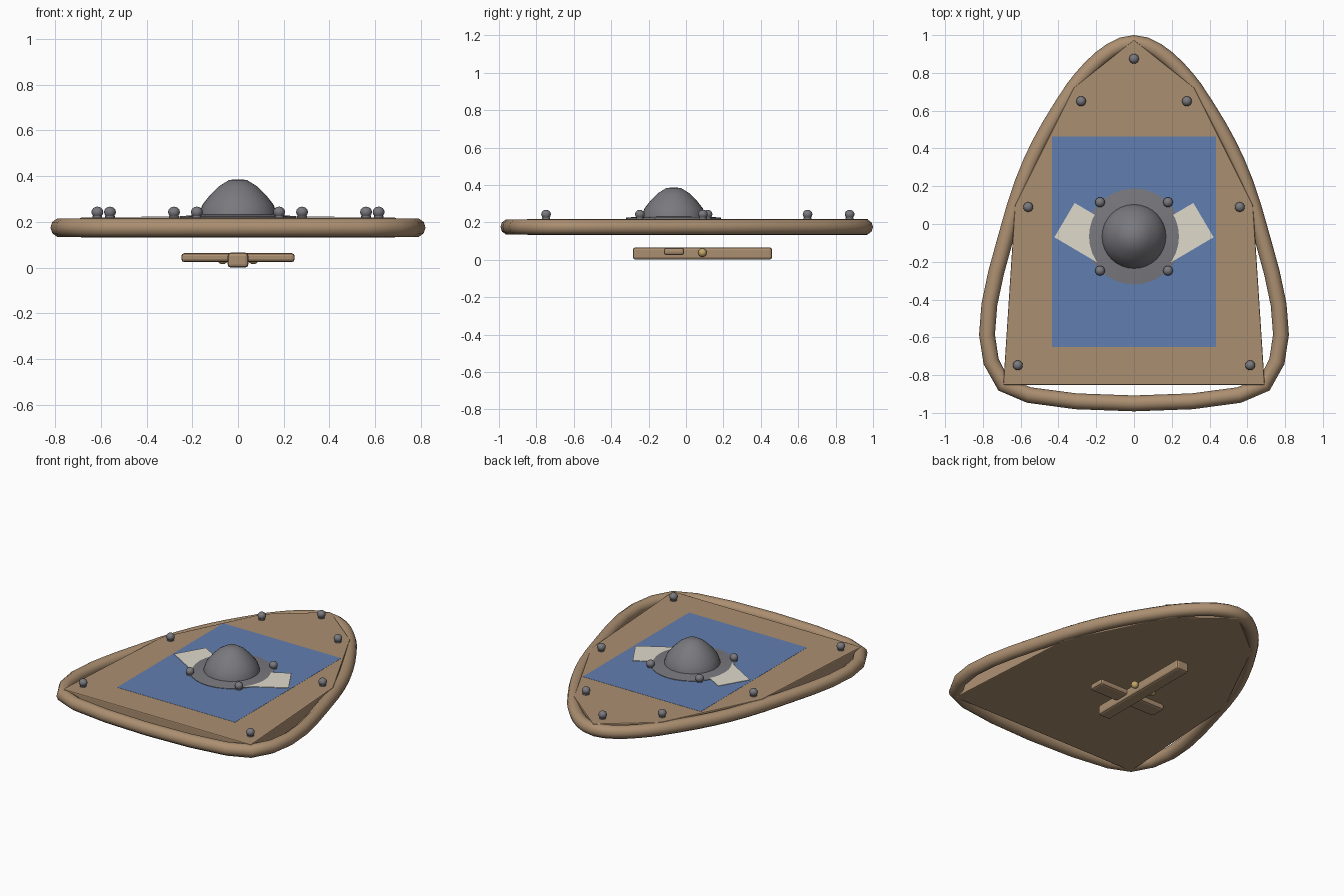
import bpy, bmesh, math
from mathutils import Matrix, Vector

if "Cube" in bpy.data.objects:
    bpy.data.objects.remove(bpy.data.objects["Cube"])


def material(name, rgb):
    m = bpy.data.materials.new(name)
    m.diffuse_color = (*rgb, 1)
    m.use_nodes = True
    m.node_tree.nodes["Principled BSDF"].inputs["Base Color"].default_value = m.diffuse_color
    return m


WOOD = material("wood", (0.41, 0.275, 0.165))
BLUE = material("blue_paint", (0.12, 0.21, 0.43))
CREAM = material("cream_paint", (0.74, 0.70, 0.60))
IRON = material("iron", (0.19, 0.19, 0.21))
BRASS = material("brass", (0.55, 0.39, 0.14))


def finish(name, bm, mat, smooth=None, bevel=0):
    bmesh.ops.recalc_face_normals(bm, faces=bm.faces)
    mesh = bpy.data.meshes.new(name)
    bm.to_mesh(mesh)
    bm.free()
    ob = bpy.data.objects.new(name, mesh)
    bpy.context.collection.objects.link(ob)
    mesh.materials.append(mat)
    if bevel:
        mod = ob.modifiers.new("bevel", 'BEVEL')
        mod.width, mod.segments = bevel, 2
    if smooth:
        bpy.ops.object.select_all(action='DESELECT')
        ob.select_set(True)
        bpy.context.view_layer.objects.active = ob
        bpy.ops.object.shade_smooth_by_angle(angle=math.radians(smooth))
    return ob


def box(name, center, size, mat, turn=0, bevel=0):
    bm = bmesh.new()
    bmesh.ops.create_cube(bm, size=1, matrix=Matrix.Translation(center)
                          @ Matrix.Rotation(turn, 4, 'Z') @ Matrix.Diagonal((*size, 1)))
    return finish(name, bm, mat, bevel=bevel)


def lathe(name, profile, center, mat, steps=32, smooth=35):
    bm = bmesh.new()
    vs = [bm.verts.new((r, 0, z)) for r, z in profile]
    es = [bm.edges.new(p) for p in zip(vs, vs[1:])]
    bmesh.ops.spin(bm, geom=vs + es, cent=(0, 0, 0), axis=(0, 0, 1),
                   angle=math.tau, steps=steps)
    bmesh.ops.remove_doubles(bm, verts=bm.verts, dist=1e-4)
    bmesh.ops.translate(bm, verts=bm.verts, vec=center)
    return finish(name, bm, mat, smooth)


# Shield board: half outline mirrored, extruded
half = [(0.32, 0.72), (0.63, 0.10), (0.692, -0.852)]
sides = half + [(-x, y) for x, y in reversed(half)]
bm = bmesh.new()
face = bm.faces.new([bm.verts.new((x, y, 0.133)) for x, y in [(0, 0.975)] + sides])
ext = bmesh.ops.extrude_face_region(bm, geom=[face])
bmesh.ops.translate(bm, vec=(0, 0, 0.086),
                    verts=[v for v in ext["geom"] if isinstance(v, bmesh.types.BMVert)])
finish("board", bm, WOOD, bevel=0.006)

# Rim: round tube through the board corners; each right-hand knot is
# (point, handle before, handle after), mirrored for the left
knots = [((0.32, 0.72), (-0.075, 0.10), (0.15, -0.225)),
         ((0.63, 0.10), (-0.08, 0.255), (0.097, -0.358)),
         ((0.69, -0.85), (0.185, 0.22), (-0.112, -0.133))]


def flip(v):
    return (-v[0], v[1])


path = [((0, 0.958), (-0.12, 0), (0.12, 0))] + knots
path += [(flip(p), flip(b), flip(a)) for p, a, b in reversed(knots)]
curve = bpy.data.curves.new("rim_path", 'CURVE')
curve.dimensions = '3D'
curve.bevel_depth, curve.bevel_resolution, curve.resolution_u = 0.042, 3, 6
spline = curve.splines.new('BEZIER')
spline.bezier_points.add(len(path) - 1)
spline.use_cyclic_u = True
for k, (p, a, b) in zip(spline.bezier_points, path):
    k.handle_left_type = k.handle_right_type = 'FREE'
    k.co = (*p, 0.175)
    k.handle_left = k.co + Vector((*a, 0))
    k.handle_right = k.co + Vector((*b, 0))
curve.materials.append(WOOD)
rim = bpy.data.objects.new("rim", curve)
bpy.context.collection.objects.link(rim)

# Painted field and the two slanted cream bands
box("blue_panel", (0, -0.093, 0.2212), (0.868, 1.115, 0.001), BLUE)
for s, side in ((1, "right"), (-1, "left")):
    box(side + "_band", (s * 0.18, -0.09, 0.2245), (0.436, 0.211, 0.003), CREAM,
        turn=s * math.radians(30.5))

# Boss: sloping flange and dome
C = (0, -0.066, 0)
lathe("boss_flange", [(0.254, 0.215), (0.254, 0.2245), (0.212, 0.2285), (0.15, 0.234)], C, IRON)
lathe("boss_dome", [(0.172, 0.215), (0.169, 0.235), (0.156, 0.275), (0.122, 0.318),
                    (0.085, 0.355), (0.038, 0.384), (0, 0.386)], C, IRON)

# Rivets: short stem with a ball head
ball = [(0.026 * math.sin(a), 0.243 + 0.024 * math.cos(a))
        for a in (math.pi * i / 8 for i in range(7))]
rivet = ball + [(0.021, 0.226), (0.021, 0.21)]
spots = [(0, 0.875)]
for s in (1, -1):
    spots += [(s * x, y) for x, y in ((0.28, 0.65), (0.56, 0.09), (0.615, -0.748),
                                      (0.18, 0.115), (0.18, -0.247))]
for i, (x, y) in enumerate(spots):
    lathe(f"rivet_{i + 1}", rivet, (x, y, 0), IRON, steps=16, smooth=50)

# Rear grip: long bar, cross bar and two brass studs
box("grip_bar", (0, 0.088, 0.033), (0.09, 0.745, 0.066), WOOD, bevel=0.014)
box("cross_bar", (0, -0.064, 0.044), (0.496, 0.108, 0.04), WOOD, bevel=0.014)
for s, side in ((1, "right"), (-1, "left")):
    bm = bmesh.new()
    bmesh.ops.create_uvsphere(bm, u_segments=16, v_segments=10, radius=0.023,
                              matrix=Matrix.Translation((s * 0.067, 0.088, 0.038)))
    finish(side + "_stud", bm, BRASS, smooth=50)
